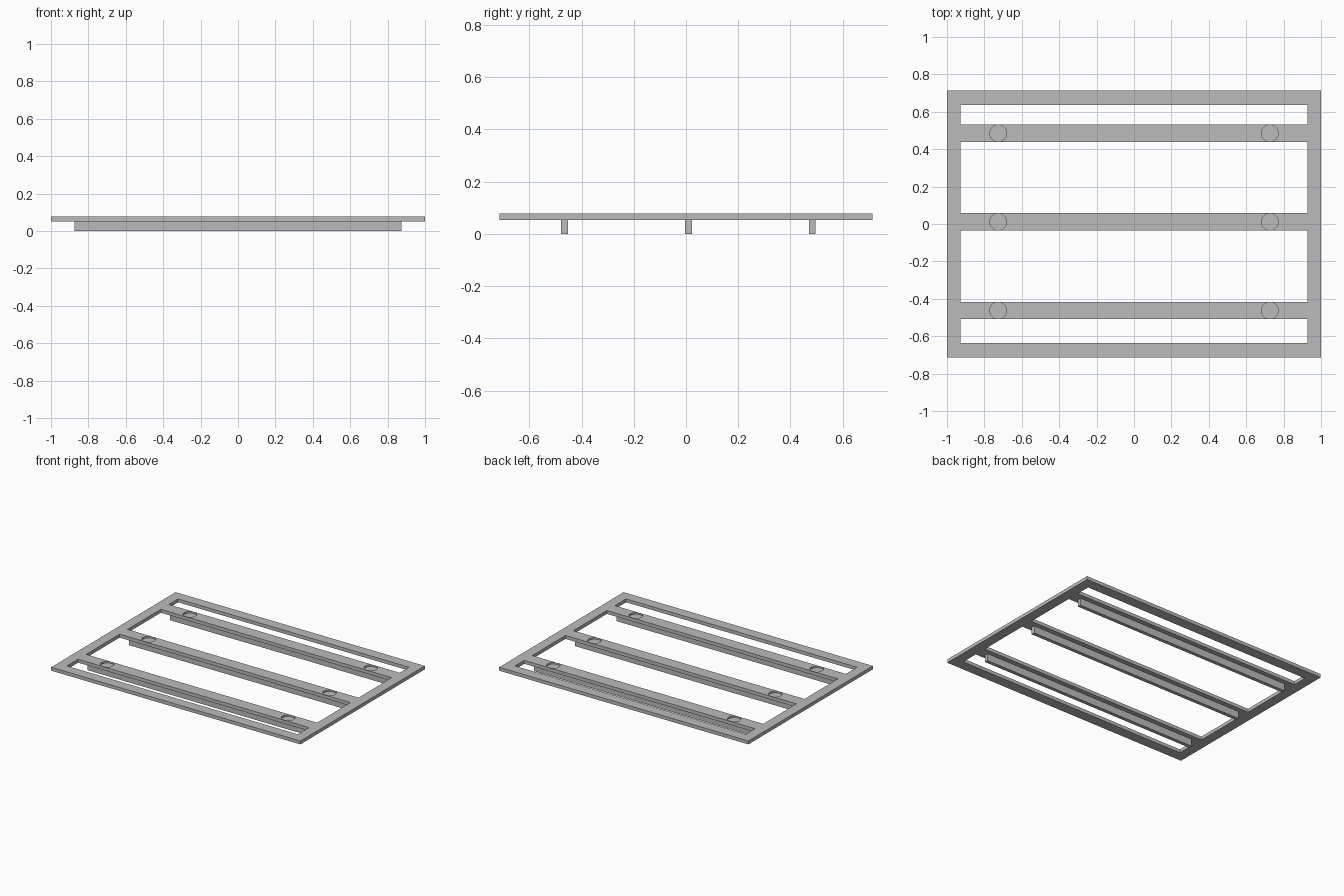
import bpy
import bmesh
from mathutils import Matrix, Vector

cube = bpy.data.objects.get("Cube")
if cube:
    bpy.data.objects.remove(cube, do_unlink=True)

# Main dimensions
HALF_X, HALF_Y = 1.0, 0.713
INNER_X, INNER_Y = 0.927, 0.637
BOTTOM, TOP = 0.052, 0.077
SLATS = (-0.463, 0.012, 0.485)
SLAT_HALF = 0.046
PAD_X, PAD_RADIUS, PAD_DEPTH = 0.726, 0.045, 0.012

metal = bpy.data.materials.new("grey metal")
metal.use_nodes = True
GREY = (0.5, 0.5, 0.5, 1)
metal.diffuse_color = GREY
metal.node_tree.nodes["Principled BSDF"].inputs["Base Color"].default_value = GREY


def add_box(bm, low, high):
    low, high = Vector(low), Vector(high)
    place = Matrix.Translation((low + high) / 2) @ Matrix.Diagonal((*(high - low), 1))
    bmesh.ops.create_cube(bm, size=1, matrix=place)


def make_object(name, bm):
    mesh = bpy.data.meshes.new(name)
    bm.to_mesh(mesh)
    bm.free()
    mesh.materials.append(metal)
    obj = bpy.data.objects.new(name, mesh)
    bpy.context.collection.objects.link(obj)
    return obj


def cut(target, cutter):
    mod = target.modifiers.new("cut", "BOOLEAN")
    mod.operation, mod.solver, mod.object = "DIFFERENCE", "EXACT", cutter
    cutter.hide_render = True
    bpy.context.view_layer.objects.active = target
    bpy.ops.object.modifier_apply(modifier=mod.name)
    bpy.data.objects.remove(cutter, do_unlink=True)


# Flat rack plate
bm = bmesh.new()
add_box(bm, (-HALF_X, -HALF_Y, BOTTOM), (HALF_X, HALF_Y, TOP))
rack = make_object("rack_frame", bm)

# Openings between the slats
bm = bmesh.new()
starts = [-INNER_Y] + [y + SLAT_HALF for y in SLATS]
ends = [y - SLAT_HALF for y in SLATS] + [INNER_Y]
for low, high in zip(starts, ends):
    add_box(bm, (-INNER_X, low, 0), (INNER_X, high, 0.2))
cut(rack, make_object("opening_cutter", bm))

# Shallow round pad recesses
bm = bmesh.new()
for y in SLATS:
    for x in (-PAD_X, PAD_X):
        bmesh.ops.create_cone(
            bm, cap_ends=True, segments=32, radius1=PAD_RADIUS, radius2=PAD_RADIUS,
            depth=0.1, matrix=Matrix.Translation((x, y, TOP - PAD_DEPTH + 0.05)))
cut(rack, make_object("recess_cutter", bm))

# Stiffening ribs below the slats
for name, y in zip(("front", "middle", "back"), SLATS):
    bm = bmesh.new()
    add_box(bm, (-0.873, y - 0.015, 0), (0.873, y + 0.011, BOTTOM))
    make_object(name + "_rib", bm)
